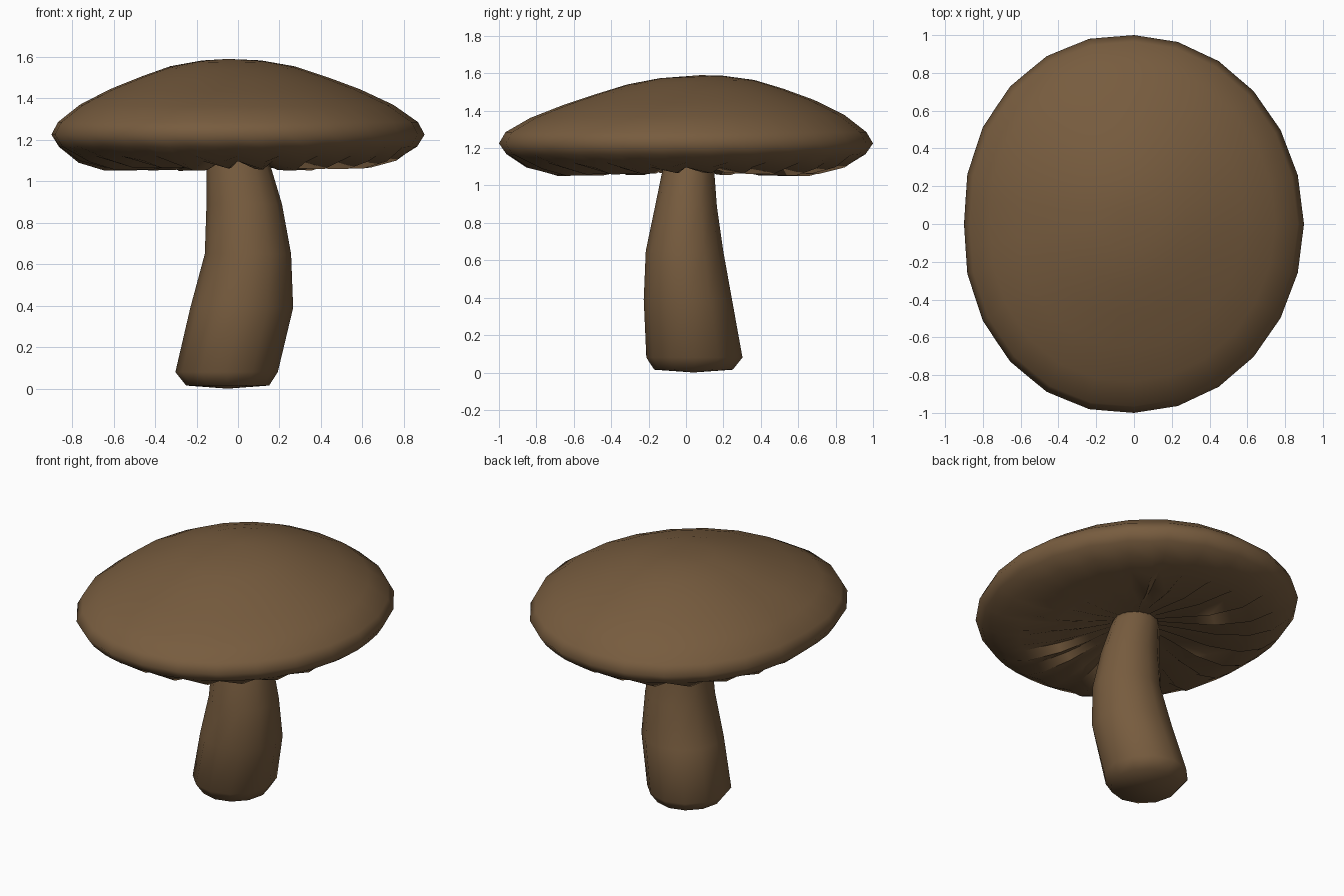
import bpy, bmesh, math, random

if "Cube" in bpy.data.objects:
    bpy.data.objects.remove(bpy.data.objects["Cube"])
random.seed(4)

brown = bpy.data.materials.new("mushroom brown")
brown.diffuse_color = (0.185, 0.107, 0.049, 1)
brown.use_nodes = True
brown.node_tree.nodes["Principled BSDF"].inputs["Base Color"].default_value = brown.diffuse_color


def loft(name, rings, start, end, angle):
    """Skin a stack of vertex rings and close each end with a centre point."""
    bm = bmesh.new()
    loops = [[bm.verts.new(p) for p in ring] for ring in rings]
    n = len(loops[0])
    for a, b in zip(loops, loops[1:]):
        for i in range(n):
            j = (i + 1) % n
            bm.faces.new((a[i], a[j], b[j], b[i]))
    for loop, tip in ((loops[0], start), (loops[-1], end)):
        v = bm.verts.new(tip)
        for i in range(n):
            bm.faces.new((loop[i], loop[(i + 1) % n], v))
    bmesh.ops.recalc_face_normals(bm, faces=bm.faces)
    mesh = bpy.data.meshes.new(name)
    bm.to_mesh(mesh)
    bm.free()
    mesh.materials.append(brown)
    obj = bpy.data.objects.new(name, mesh)
    bpy.context.collection.objects.link(obj)
    bpy.ops.object.select_all(action='DESELECT')
    obj.select_set(True)
    bpy.context.view_layer.objects.active = obj
    bpy.ops.object.shade_smooth_by_angle(angle=math.radians(angle))
    return obj


# Cap: slightly lopsided oval dome, with gills cut as ridges underneath
SIDES = 24
N = SIDES * 2
gill_depth = [random.uniform(0.014, 0.032) for _ in range(N)]


def cap_ring(r, z, gill=0.0):
    ring = []
    for k in range(N):
        odd = k % 2
        a = 2 * math.pi * (k + (0.45 * gill if odd else 0)) / N
        c, s = math.cos(a), math.sin(a)
        f = r * (math.cos(math.pi / SIDES) if odd else 1)
        f *= 1 + (0.06 if c < 0 else -0.01) * abs(s * c)
        dome = max(0, z - 1.3) / 0.29
        h = z + gill * (-gill_depth[k] if odd else 0.016)
        h += 0.04 * s * dome * r          # crown leans towards the back
        ring.append((0.9 * c * f - 0.03 * dome, s * f + 0.03 * dome, h))
    return ring


cap_profile = [(0.17, 1.58, 0), (0.34, 1.552, 0), (0.5, 1.503, 0),
               (0.67, 1.444, 0), (0.84, 1.369, 0), (0.965, 1.285, 0),
               (1.0, 1.225, 0), (0.96, 1.165, 0.15), (0.86, 1.11, 0.7),
               (0.72, 1.081, 1), (0.5, 1.083, 1), (0.3, 1.105, 0.6),
               (0.12, 1.13, 0)]
loft("cap", [cap_ring(*p) for p in cap_profile],
     (-0.05, 0.08, 1.59), (0, 0, 1.135), 65)

# Stem: bent tapering stalk; z, centre x, centre y, radius x, radius y
stem_profile = [(0.015, -0.05, 0.04, 0.2, 0.21),
                (0.08, -0.055, 0.045, 0.247, 0.257),
                (0.39, 0.018, 0.01, 0.248, 0.236),
                (0.65, 0.048, -0.008, 0.208, 0.207),
                (0.89, 0.03, 0.0, 0.182, 0.165),
                (1.09, 0.0, 0.013, 0.152, 0.137),
                (1.17, -0.01, 0.013, 0.13, 0.12)]
rings = [[(cx + rx * math.cos(math.tau * i / 12), cy + ry * math.sin(math.tau * i / 12), z)
          for i in range(12)] for z, cx, cy, rx, ry in stem_profile]
loft("stem", rings, (-0.05, 0.04, 0), (-0.01, 0.013, 1.18), 65)
